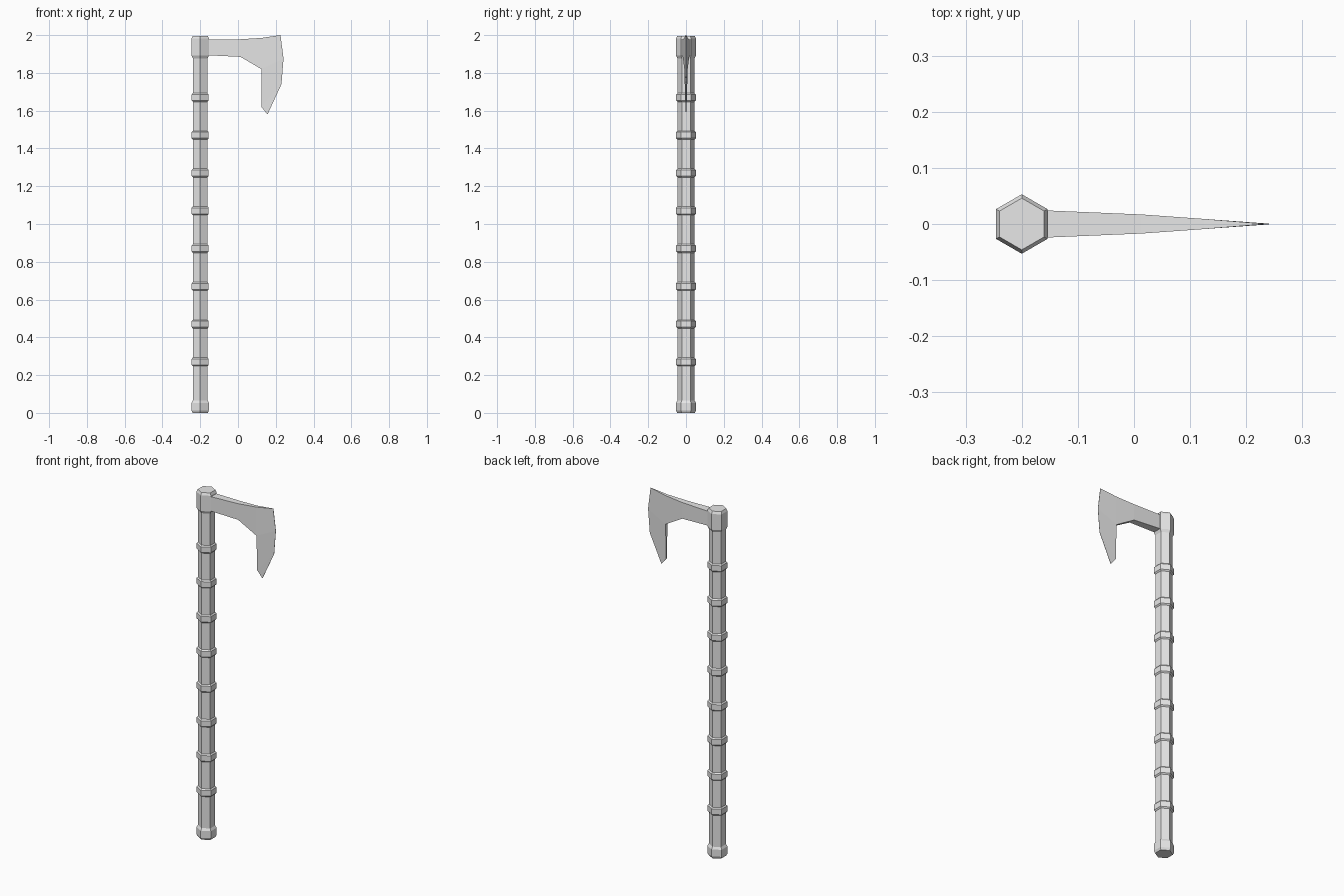
import bpy, bmesh
from math import sin, cos, pi

cube = bpy.data.objects.get("Cube")
if cube:
    bpy.data.objects.remove(cube, do_unlink=True)

grey = bpy.data.materials.new("plain_grey")
grey.use_nodes = True
grey.diffuse_color = (0.8, 0.8, 0.8, 1)
grey.node_tree.nodes["Principled BSDF"].inputs["Base Color"].default_value = (0.8, 0.8, 0.8, 1)

AXIS_X = -0.2  # centre line of the handle


def make_object(name, bm):
    bmesh.ops.recalc_face_normals(bm, faces=bm.faces)
    mesh = bpy.data.meshes.new(name)
    bm.to_mesh(mesh)
    bm.free()
    mesh.materials.append(grey)
    obj = bpy.data.objects.new(name, mesh)
    bpy.context.collection.objects.link(obj)
    return obj


def hex_lathe(name, profile, base=0.0):
    """Six-sided column through (radius, height) points, closed at both ends."""
    bm = bmesh.new()
    loops = []
    for r, z in profile:
        angles = [pi / 2 + i * pi / 3 for i in range(6)]
        loops.append([bm.verts.new((AXIS_X + r * cos(a), r * sin(a), base + z)) for a in angles])
    for low, high in zip(loops, loops[1:]):
        for i in range(6):
            j = (i + 1) % 6
            bm.faces.new((low[i], low[j], high[j], high[i]))
    bm.faces.new(loops[0])
    bm.faces.new(loops[-1])
    return make_object(name, bm)


# Handle with its end caps
hex_lathe("handle", [(0.045, 0.03), (0.045, 1.95)])
hex_lathe("bottom_cap", [(0.046, 0), (0.053, 0.013), (0.053, 0.053), (0.045, 0.066)])
hex_lathe("top_cap", [(0.045, 1.877), (0.053, 1.892), (0.053, 1.982), (0.046, 1.996)])

# Evenly spaced grip rings
ring = [(0.044, -0.024), (0.052, -0.016), (0.052, 0.016), (0.044, 0.024)]
for k in range(8):
    hex_lathe(f"grip_ring_{k + 1}", ring, 0.27 + 0.2 * k)

# Axe blade outline: x, z, half thickness
top = [(-0.2, 1.975, 0.026), (0.013, 1.978, 0.017), (0.125, 1.985, 0.009)]
edge = [(0.225, 2.0, 0.001), (0.241, 1.876, 0.0006), (0.23, 1.74, 0.0006), (0.156, 1.58, 0.0006)]
under = [(0.124, 1.62, 0.003), (0.124, 1.82, 0.009), (0.013, 1.885, 0.017), (-0.2, 1.895, 0.026)]
outline = top + edge + under
panels = [(0, 1, 9, 10), (1, 2, 8, 9), (2, 3, 4, 8), (8, 4, 5, 7), (7, 5, 6)]

bm = bmesh.new()
front = [bm.verts.new((x, -t, z)) for x, z, t in outline]
back = [bm.verts.new((x, t, z)) for x, z, t in outline]
for side in (front, back):
    for panel in panels:
        bm.faces.new([side[i] for i in panel])
for i in range(len(outline)):
    j = (i + 1) % len(outline)
    bm.faces.new((front[i], front[j], back[j], back[i]))
make_object("axe_blade", bm)
